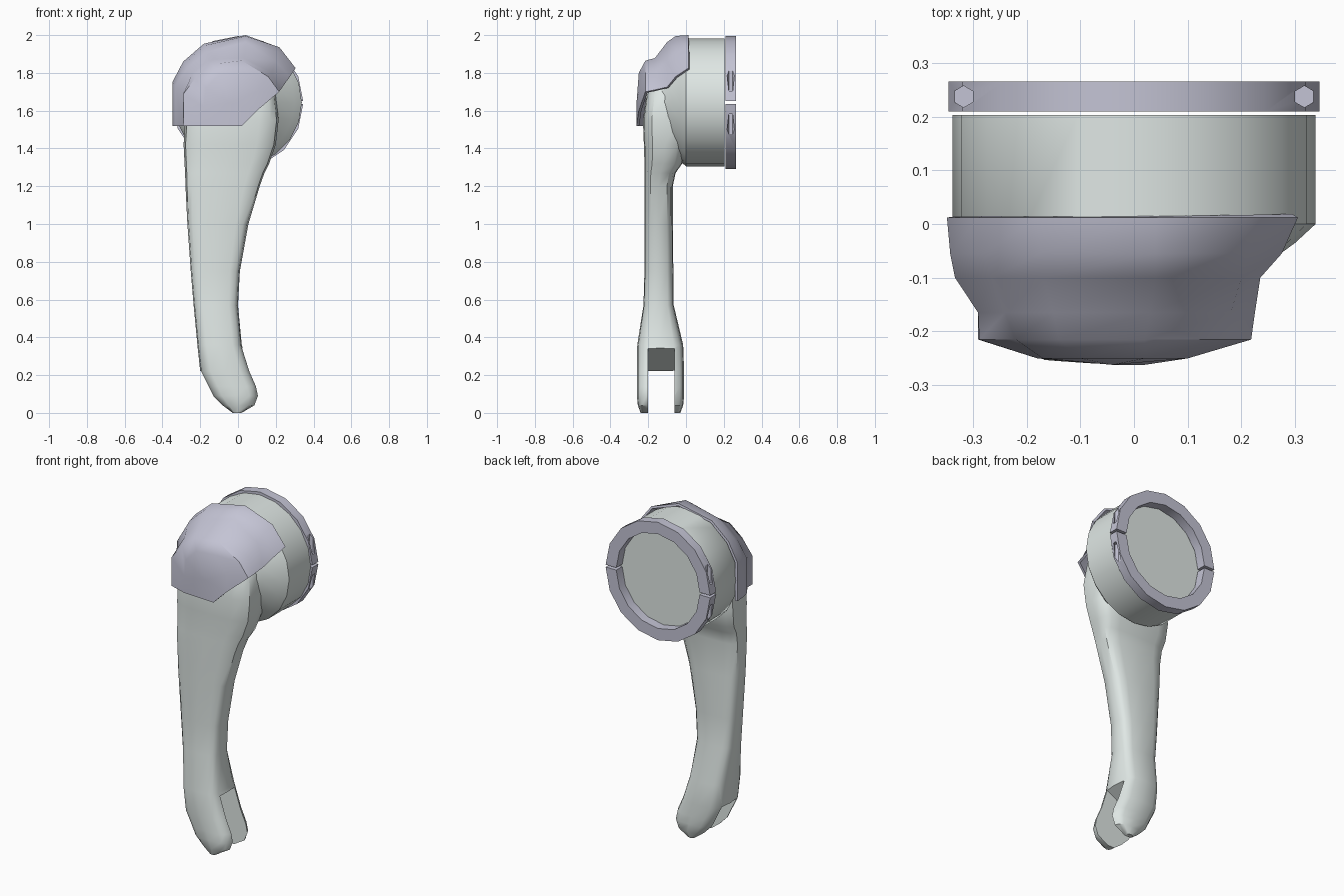
import bpy, bmesh, math
from mathutils import Vector

if "Cube" in bpy.data.objects:
    bpy.data.objects.remove(bpy.data.objects["Cube"])

def material(name, col):
    m = bpy.data.materials.new(name)
    m.diffuse_color = (*col, 1)
    m.use_nodes = True
    m.node_tree.nodes["Principled BSDF"].inputs["Base Color"].default_value = m.diffuse_color
    return m

PALE = material("pale_metal", (0.74, 0.80, 0.78))
SLATE = material("slate_metal", (0.55, 0.55, 0.66))

def finish(name, bm, mat):
    bmesh.ops.recalc_face_normals(bm, faces=bm.faces)
    me = bpy.data.meshes.new(name)
    bm.to_mesh(me)
    bm.free()
    ob = bpy.data.objects.new(name, me)
    bpy.context.collection.objects.link(ob)
    me.materials.append(mat)
    return ob

def loft(rings, closed=True, caps=True):
    """Skin a list of point rings of equal length."""
    bm = bmesh.new()
    rows = [[bm.verts.new(p) for p in r] for r in rings]
    n = len(rows[0])
    for a, b in zip(rows, rows[1:]):
        for i in range(n if closed else n - 1):
            j = (i + 1) % n
            bm.faces.new((a[i], a[j], b[j], b[i]))
    if caps:
        bm.faces.new(rows[0])
        bm.faces.new(rows[-1])
    return bm, rows

def activate(ob):
    bpy.ops.object.select_all(action='DESELECT')
    ob.select_set(True)
    bpy.context.view_layer.objects.active = ob

def smooth(ob, deg):
    activate(ob)
    bpy.ops.object.shade_smooth_by_angle(angle=math.radians(deg))

def apply_mods(ob):
    activate(ob)
    for m in list(ob.modifiers):
        bpy.ops.object.modifier_apply(modifier=m.name)

def cut(ob, cutter):
    m = ob.modifiers.new("cut", 'BOOLEAN')
    m.operation = 'DIFFERENCE'
    m.solver = 'EXACT'
    m.object = cutter
    apply_mods(ob)
    bpy.data.objects.remove(cutter)

# Arm: rounded-box slices (z, x0, x1, y0, y1)
def slice_ring(z, x0, x1, y0, y1, n=16, e=0.55):
    pts = []
    for i in range(n):
        c, s = math.cos(2 * math.pi * i / n), math.sin(2 * math.pi * i / n)
        px = math.copysign(abs(c) ** e, c)
        py = math.copysign(abs(s) ** e, s)
        pts.append(((x0 + x1) / 2 + px * (x1 - x0) / 2, (y0 + y1) / 2 + py * (y1 - y0) / 2, z))
    return pts

SLICES = [
    (0.00, -0.03, 0.02, -0.24, -0.03), (0.04, -0.085, 0.09, -0.255, -0.015),
    (0.09, -0.135, 0.11, -0.26, -0.01), (0.14, -0.16, 0.10, -0.26, -0.01),
    (0.22, -0.20, 0.065, -0.26, -0.01), (0.36, -0.215, 0.02, -0.258, -0.015),
    (0.57, -0.235, 0.0, -0.225, -0.065), (0.75, -0.25, 0.01, -0.22, -0.067),
    (1.00, -0.268, 0.055, -0.22, -0.07), (1.20, -0.278, 0.115, -0.22, -0.07),
    (1.27, -0.28, 0.14, -0.22, -0.055), (1.32, -0.283, 0.165, -0.22, -0.02),
    (1.42, -0.288, 0.20, -0.223, 0.0), (1.55, -0.28, 0.215, -0.228, 0.0),
    (1.68, -0.265, 0.20, -0.21, 0.0), (1.80, -0.19, 0.12, -0.17, 0.0)]
bm, _ = loft([slice_ring(*s) for s in SLICES])
arm = finish("arm", bm, PALE)

# Fork slot: tilted block cut through the lower end
tilt = math.radians(28.5)
corner = Vector((-0.085, -0.13, 0.283)) - Vector((-math.sin(tilt), 0, math.cos(tilt))) * 0.3
bpy.ops.mesh.primitive_cube_add(size=1, location=corner, rotation=(0, -tilt, 0))
slot = bpy.context.object
slot.scale = (1.0, 0.14, 0.6)
cut(arm, slot)
smooth(arm, 40)

# Socket housing: round drum narrowing into the arm (y, radius, centre x)
CZ = 1.643
def disc(y, r, cx=0.0, n=20):
    return [(cx + r * math.cos(2 * math.pi * i / n), y, CZ + r * math.sin(2 * math.pi * i / n))
            for i in range(n)]

DRUM = [(0.203, 0.338), (0.0, 0.338), (-0.035, 0.305, -0.005), (-0.09, 0.25, -0.025), (-0.17, 0.18, -0.03)]
bm, _ = loft([disc(*d) for d in DRUM])
housing = finish("socket_housing", bm, PALE)
smooth(housing, 40)

# Shoulder cover: open shell, rows running from the rear rim to the front
ROWS = [
    (0.012, [(.305, 1.825), (.22, 1.935), (.04, 2.0), (-.18, 1.955), (-.29, 1.86), (-.348, 1.75), (-.348, 1.52)]),
    (-0.055, [(.275, 1.78), (.21, 1.91), (.04, 1.995), (-.175, 1.945), (-.28, 1.85), (-.342, 1.74), (-.342, 1.52)]),
    (-0.10, [(.235, 1.725), (.20, 1.86), (.04, 1.963), (-.17, 1.91), (-.265, 1.83), (-.333, 1.73), (-.333, 1.52)]),
    (-0.165, [(.225, 1.71), (.18, 1.80), (.03, 1.878), (-.15, 1.87), (-.24, 1.80), (-.29, 1.70), (-.29, 1.52)]),
    (-0.215, [(.218, 1.70), (.16, 1.78), (.02, 1.865), (-.14, 1.845), (-.22, 1.78), (-.288, 1.69), (-.29, 1.52)]),
    (-0.25, [(.10, 1.60), (.10, 1.70), (.02, 1.80), (-.10, 1.79), (-.17, 1.72), (-.18, 1.62), (-.18, 1.52)])]
bm, rows = loft([[(x, y, z) for x, z in r] for y, r in ROWS], closed=False, caps=False)
front = rows[-1]
mid = bm.verts.new((-0.04, -0.262, 1.64))
low = bm.verts.new((0.02, -0.262, 1.52))
loop = front + [low]
for a, b in zip(loop, loop[1:] + loop[:1]):
    bm.faces.new((a, b, mid))
cover = finish("shoulder_cover", bm, SLATE)
sol = cover.modifiers.new("thickness", 'SOLIDIFY')
sol.thickness = 0.014
sol.offset = -1
apply_mods(cover)
smooth(cover, 40)

# Clamp ring: two half rings with a bolt hole near each end
def half_ring(name, sign):
    rings = []
    for i in range(9):
        t = math.pi * i / 8
        c, s = math.cos(t), math.sin(t)
        rings.append([(r * c, y, CZ + sign * (0.007 + r * s))
                      for r, y in ((0.345, 0.209), (0.345, 0.265), (0.275, 0.265), (0.275, 0.209))])
    bm, _ = loft(rings)
    ob = finish(name, bm, SLATE)
    for side in (-1, 1):
        bpy.ops.mesh.primitive_cylinder_add(vertices=6, radius=0.02, depth=0.3,
                                            location=(side * 0.317, 0.237, CZ + sign * 0.21))
        cut(ob, bpy.context.object)
    smooth(ob, 30)

half_ring("upper_clamp_ring", 1)
half_ring("lower_clamp_ring", -1)
